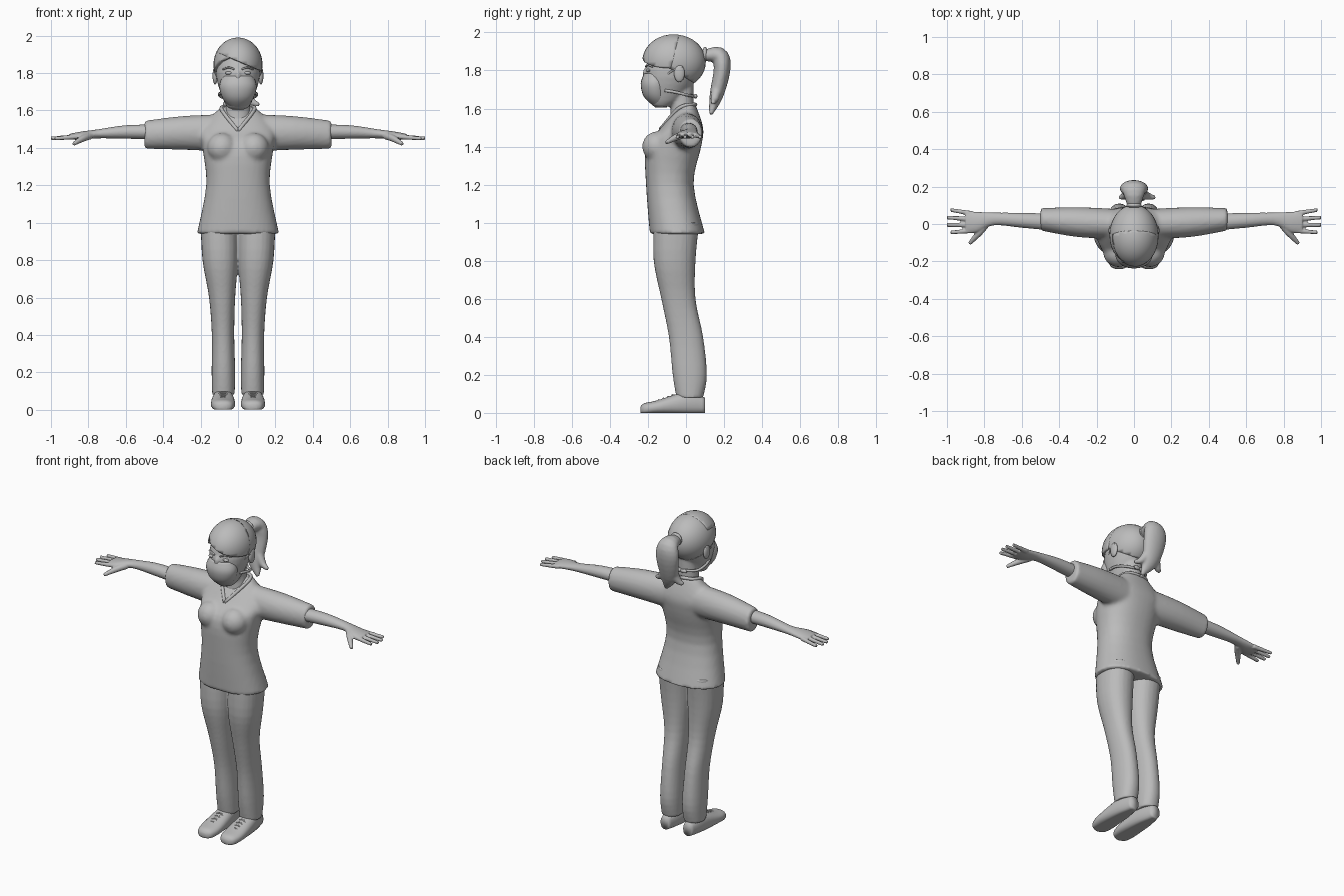
import bpy, bmesh, math
from mathutils import Vector, Matrix

if "Cube" in bpy.data.objects:
    bpy.data.objects.remove(bpy.data.objects["Cube"])

shade = (.5, .5, .5, 1)
grey = bpy.data.materials.new("matte grey")
grey.use_nodes = True
grey.diffuse_color = shade
grey.node_tree.nodes["Principled BSDF"].inputs["Base Color"].default_value = shade

X_AXIS, Y_AXIS, Z_AXIS = Vector((1, 0, 0)), Vector((0, 1, 0)), Vector((0, 0, 1))


def interpolate(rings, steps=4):
    """Pass a smooth spline through every value of the given rings."""
    keys = [Vector(ring) for ring in rings]
    last = len(keys) - 1
    result = []
    for i in range(last):
        before, start = keys[max(i - 1, 0)], keys[i]
        end, after = keys[i + 1], keys[min(i + 2, last)]
        for step in range(steps):
            t = step / steps
            slope = (end - before) / 2
            next_slope = (after - start) / 2
            bend = (end - start) * 3 - slope * 2 - next_slope
            twist = (start - end) * 2 + slope + next_slope
            result.append(start + slope * t + bend * t ** 2 + twist * t ** 3)
    result.append(keys[last])
    return result


def loft(bm, rings, reference, axis=None, sides=24, power=2):
    """Skin rings of x, y, z, side radius, up radius; axis fixes the ring planes."""
    rings = interpolate(rings)
    centers = [Vector(ring[:3]) for ring in rings]
    last = len(rings) - 1
    loops = []
    for i, ring in enumerate(rings):
        tangent = axis or centers[min(i + 1, last)] - centers[max(i - 1, 0)]
        side = tangent.cross(reference).normalized()
        up = side.cross(tangent).normalized()
        loop = []
        for k in range(sides):
            angle = math.tau * k / sides
            c, s = math.cos(angle), math.sin(angle)
            across = math.copysign(abs(c) ** (2 / power), c) * ring[3]
            along = math.copysign(abs(s) ** (2 / power), s) * ring[4]
            loop.append(bm.verts.new(centers[i] + side * across + up * along))
        loops.append(loop)
    for lower, upper in zip(loops, loops[1:]):
        for k in range(sides):
            j = (k + 1) % sides
            bm.faces.new((lower[k], lower[j], upper[j], upper[k]))
    bm.faces.new(loops[0])
    bm.faces.new(loops[-1])


def tube(bm, points, radius):
    loft(bm, [(*point, radius, radius) for point in points], Z_AXIS, sides=10)


def ball(bm, center, radii):
    matrix = Matrix.Translation(center) @ Matrix.Diagonal((*radii, 1))
    bmesh.ops.create_uvsphere(bm, u_segments=32, v_segments=20, radius=1, matrix=matrix)


def everything(bm):
    return bm.verts[:] + bm.edges[:] + bm.faces[:]


def mirror(bm):
    for item in bmesh.ops.duplicate(bm, geom=everything(bm))["geom"]:
        if isinstance(item, bmesh.types.BMVert):
            item.co.x = -item.co.x


def finish(name, bm, voxel=None, thickness=None):
    bmesh.ops.recalc_face_normals(bm, faces=bm.faces)
    for face in bm.faces:
        face.smooth = True
    mesh = bpy.data.meshes.new(name)
    bm.to_mesh(mesh)
    bm.free()
    mesh.materials.append(grey)
    part = bpy.data.objects.new(name, mesh)
    bpy.context.collection.objects.link(part)
    if thickness:
        shell = part.modifiers.new("thickness", "SOLIDIFY")
        shell.thickness, shell.offset = thickness, -1
    if voxel:
        blend = part.modifiers.new("blend", "REMESH")
        blend.mode, blend.voxel_size, blend.use_smooth_shade = "VOXEL", voxel, True
        soften = part.modifiers.new("soften", "SMOOTH")
        soften.iterations, soften.factor = 3, .5


def level(height, half_width, front, back, x=0):
    """Horizontal ring described by its half width and its front and back edges."""
    return (x, (front + back) / 2, height, half_width, (back - front) / 2)


# Shirt: mirrored sleeves and bust blended with the torso
bm = bmesh.new()
loft(bm, [(.08, 0, 1.48, .08, .1), (.3, .01, 1.48, .08, .09), (.5, .025, 1.47, .06, .075)], Z_AXIS, X_AXIS)
ball(bm, (.085, -.15, 1.4), (.08, .08, .08))
mirror(bm)
loft(bm, [level(.94, .22, -.19, .1), level(1.2, .17, -.21, .04), level(1.4, .19, -.21, .08),
          level(1.5, .2, -.13, .09), level(1.62, .09, -.03, .05)],
     Y_AXIS, Z_AXIS, sides=40, power=2.3)
finish("shirt", bm, voxel=.012)

# V-neck trim
bm = bmesh.new()
tube(bm, [(0, -.135, 1.49), (.085, -.04, 1.6), (.07, .03, 1.62), (0, .05, 1.62)], .01)
mirror(bm)
finish("collar", bm)

# Arms with hands, four fingers and a thumb
bm = bmesh.new()
loft(bm, [(.44, .01, 1.485, .045, .04), (.6, .02, 1.485, .04, .036), (.75, .027, 1.475, .034, .024),
          (.84, .01, 1.465, .055, .022), (.9, .01, 1.46, .055, .015)], Z_AXIS, X_AXIS)
for i in range(4):
    reach = .98 if i in (0, 3) else 1
    loft(bm, [(.86, .055 - .03 * i, 1.46, .014, .014),
              (reach, .075 - .04 * i, 1.45, .01, .01)], Z_AXIS, X_AXIS, sides=12)
loft(bm, [(.79, 0, 1.465, .02, .02), (.83, -.05, 1.45, .018, .018),
          (.88, -.105, 1.42, .01, .01)], Z_AXIS, sides=12)
mirror(bm)
finish("arms", bm, voxel=.005)

# Trousers
bm = bmesh.new()
loft(bm, [level(1, .1, -.17, .07, .1), level(.8, .095, -.17, .05, .095), level(.6, .07, -.13, .05, .085),
          level(.4, .06, -.09, .09, .08), level(.2, .063, -.07, .11, .078),
          level(.08, .06, -.05, .09, .078)], Y_AXIS, Z_AXIS, power=2.2)
mirror(bm)
finish("trousers", bm, voxel=.008)

# Shoes, flattened on the ground
bm = bmesh.new()
loft(bm, [(.08, .1, .04, .03, .04), (.08, 0, .05, .054, .06), (.08, -.15, .03, .065, .036),
          (.08, -.22, .02, .05, .03), (.08, -.24, .015, .02, .015)],
     Z_AXIS, Y_AXIS, power=2.4)
for vert in bm.verts:
    vert.co.z = max(vert.co.z, 0)
mirror(bm)
finish("shoes", bm)

# Shoe laces crossing over the instep
bm = bmesh.new()
for row in range(4):
    y, z = -.06 - .024 * row, .095 - .009 * row
    for half in (-.035, .035):
        tube(bm, [(.08 - half, y, z - .016), (.08, y - .01, z), (.08 + half, y - .02, z - .016)], .004)
mirror(bm)
finish("shoe_laces", bm)

# Head and neck
bm = bmesh.new()
loft(bm, [level(1.61, .05, -.17, -.08), level(1.66, .08, -.2, -.01), level(1.8, .118, -.214, .07),
          level(1.94, .08, -.16, .04)], Y_AXIS, Z_AXIS, sides=32)
loft(bm, [level(1.5, .09, -.09, .05), level(1.6, .066, -.08, .04), level(1.75, .06, -.09, .04)],
     Y_AXIS, Z_AXIS)
ball(bm, (0, -.21, 1.785), (.014, .018, .03))
finish("head", bm, voxel=.008)

# Ears, eyes and brows
for name, center, radii in (("ears", (.122, -.035, 1.785), (.014, .028, .046)),
                            ("eyes", (.048, -.196, 1.8), (.022, .012, .009))):
    bm = bmesh.new()
    ball(bm, center, radii)
    mirror(bm)
    finish(name, bm)
bm = bmesh.new()
tube(bm, [(.02, -.21, 1.82), (.05, -.203, 1.83), (.08, -.175, 1.82)], .005)
mirror(bm)
finish("eyebrows", bm)


# Hair cap and swept fringe, trimmed by slanted planes
def hair(name, center, cuts):
    bm = bmesh.new()
    ball(bm, center, (.131, .164, .144))
    for point, normal in cuts:
        bmesh.ops.bisect_plane(bm, geom=everything(bm), plane_co=point,
                               plane_no=normal, clear_inner=True)
    finish(name, bm, thickness=.018)


hair("hair", (0, -.06, 1.845), [((0, -.2, 1.88), (0, .6, 1))])
hair("fringe", (0, -.066, 1.846), [((-.085, -.2, 1.9), (.42, 0, 1)), ((0, -.07, 1.85), (0, -1, .25))])

# Ponytail with curled ends, and its tie
bm = bmesh.new()
loft(bm, [(0, .08, 1.875, .025, .03), (0, .17, 1.88, .045, .06), (0, .19, 1.81, .044, .076),
          (.01, .16, 1.67, .036, .056), (.05, .13, 1.57, .01, .01)], X_AXIS)
for side in (1, -.7):
    loft(bm, [(.03 * side, .165, 1.71, .03, .03), (.07 * side, .15, 1.65, .022, .022),
              (.115 * side, .14, 1.63, .01, .01)], Y_AXIS, sides=12)
finish("ponytail", bm, voxel=.008)
bm = bmesh.new()
ball(bm, (0, .1, 1.885), (.04, .015, .04))
finish("hair_tie", bm)

# Face mask
bm = bmesh.new()
loft(bm, [level(1.605, .03, -.16, -.1), level(1.66, .08, -.22, -.09), level(1.73, .1, -.238, -.09),
          level(1.785, .08, -.22, -.09)], Y_AXIS, Z_AXIS)
finish("mask", bm)

# Mask straps over the ears and knotted at the nape
bm = bmesh.new()
tube(bm, [(.095, -.13, 1.755), (.12, -.07, 1.8), (.128, -.02, 1.82)], .005)
tube(bm, [(.09, -.11, 1.695), (.1, -.05, 1.685), (.08, .01, 1.67), (0, .048, 1.665)], .008)
ball(bm, (.018, .05, 1.665), (.022, .01, .012))
mirror(bm)
finish("mask_straps", bm)
